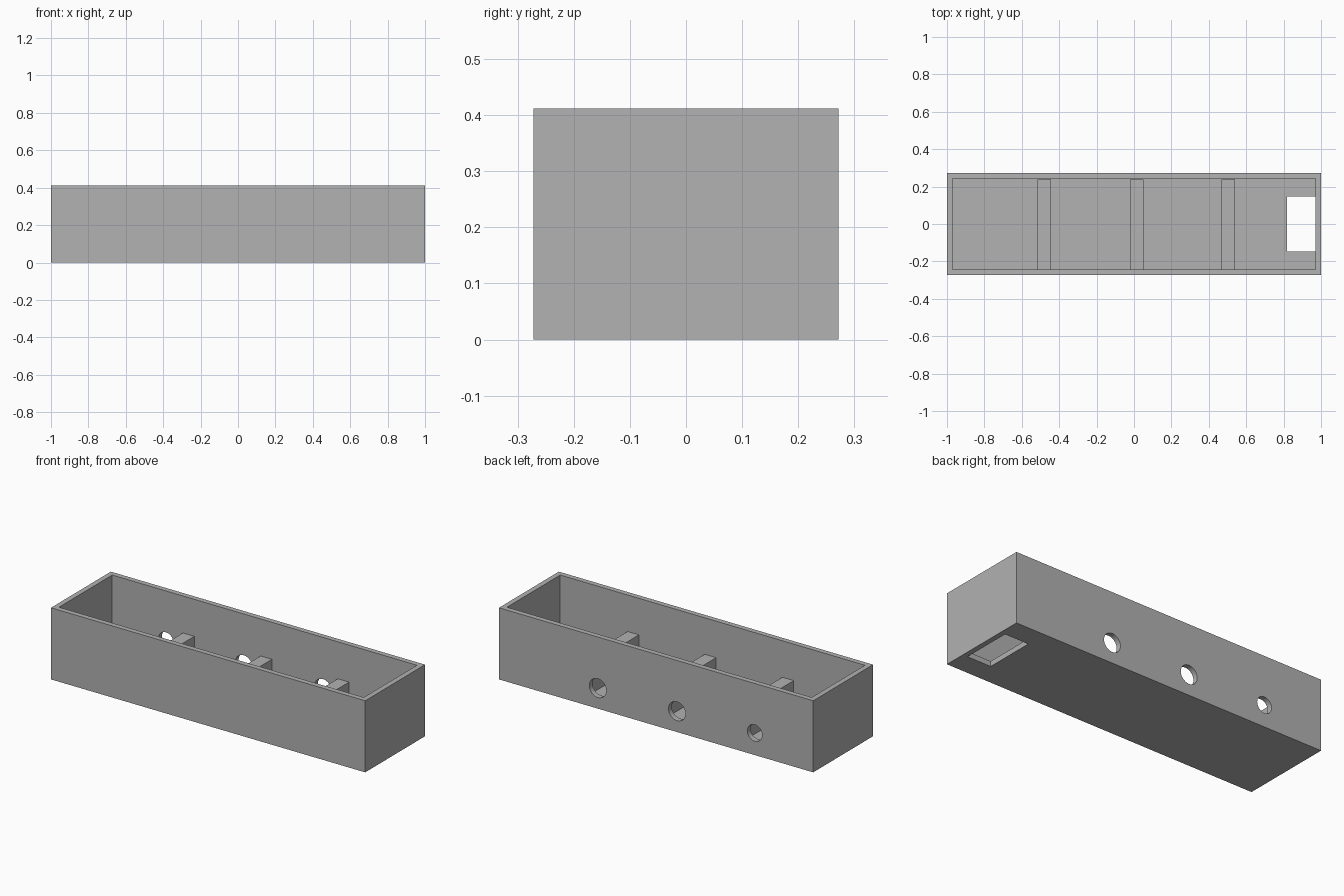
import bpy, math
from mathutils import Vector

cube = bpy.data.objects.get("Cube")
if cube:
    bpy.data.objects.remove(cube, do_unlink=True)

LENGTH, DEPTH, HEIGHT, WALL = 2.0, 0.544, 0.412, 0.03

grey = bpy.data.materials.new("plain_grey")
grey.use_nodes = True
colour = (0.445, 0.445, 0.445, 1)
grey.diffuse_color = colour
grey.node_tree.nodes["Principled BSDF"].inputs["Base Color"].default_value = colour


def box(name, low, high):
    low, high = Vector(low), Vector(high)
    bpy.ops.mesh.primitive_cube_add(size=1, location=(low + high) / 2)
    obj = bpy.context.object
    obj.name = name
    obj.scale = high - low
    bpy.ops.object.transform_apply(location=False, rotation=False, scale=True)
    obj.data.materials.append(grey)
    return obj


def cut(target, cutter):
    cutter.hide_render = True
    mod = target.modifiers.new("cut", 'BOOLEAN')
    mod.operation = 'DIFFERENCE'
    mod.solver = 'EXACT'
    mod.object = cutter
    bpy.context.view_layer.objects.active = target
    bpy.ops.object.modifier_apply(modifier=mod.name)
    bpy.data.objects.remove(cutter, do_unlink=True)


# Open trough
hx, hy = LENGTH / 2, DEPTH / 2
ix, iy = hx - WALL, hy - WALL
trough = box("trough", (-hx, -hy, 0), (hx, hy, HEIGHT))
cut(trough, box("hollow", (-ix, -iy, WALL), (ix, iy, HEIGHT + 0.1)))

# Rectangular slot in the floor, flush with the end wall
cut(trough, box("slot", (0.818, -0.147, -0.1), (ix, 0.147, 0.1)))

# Round holes through the back wall
for x, z, radius in ((0.371, 0.118, 0.054), (-0.133, 0.12, 0.054), (-0.628, 0.127, 0.047)):
    bpy.ops.mesh.primitive_cylinder_add(vertices=48, radius=radius, depth=0.1,
                                        location=(x, hy, z), rotation=(math.pi / 2, 0, 0))
    drill = bpy.context.object
    drill.data.materials.append(grey)
    cut(trough, drill)

# Smooth hole walls, crisp box edges
bpy.ops.object.select_all(action='DESELECT')
trough.select_set(True)
bpy.context.view_layer.objects.active = trough
bpy.ops.object.shade_smooth_by_angle(angle=math.radians(30))

# Low divider walls across the floor
for name, x in (("right", -0.48), ("middle", 0.014), ("left", 0.505)):
    box(name + "_divider", (x - 0.036, -iy, WALL - 0.005), (x + 0.036, iy - 0.005, 0.202))
